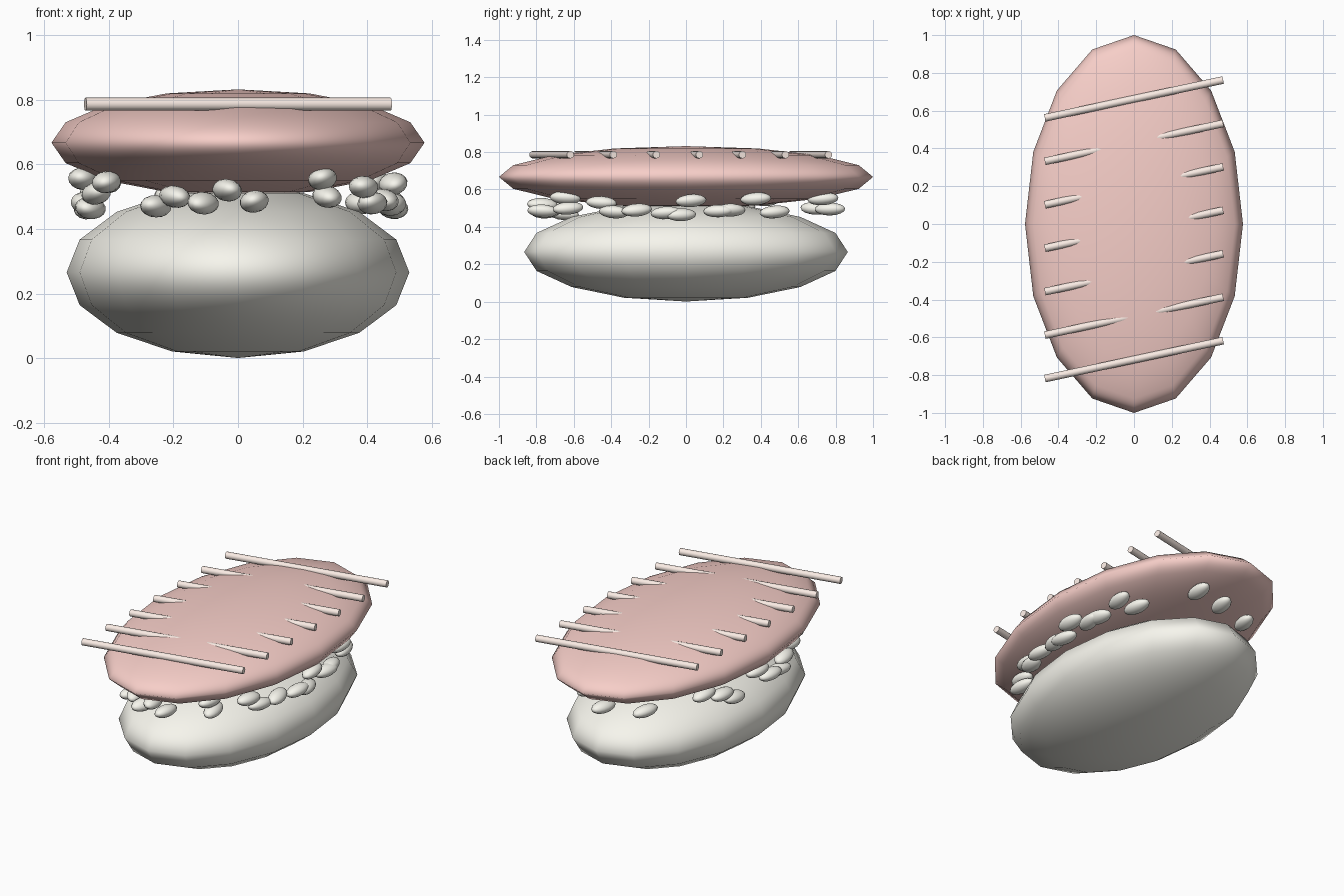
import bpy, math, random

if "Cube" in bpy.data.objects:
    bpy.data.objects.remove(bpy.data.objects["Cube"])

random.seed(4)


def material(name, color):
    m = bpy.data.materials.new(name)
    m.diffuse_color = (*color, 1)
    m.use_nodes = True
    m.node_tree.nodes["Principled BSDF"].inputs["Base Color"].default_value = m.diffuse_color
    return m


RICE = material("rice", (0.93, 0.92, 0.85))
FISH = material("fish", (0.93, 0.62, 0.58))
FAT = material("fat", (0.95, 0.83, 0.77))


def ellipsoid(name, loc, radii, mat, rot=(0, 0, 0), segments=16, rings=8):
    bpy.ops.mesh.primitive_uv_sphere_add(segments=segments, ring_count=rings, radius=1,
                                         location=loc, rotation=rot)
    ob = bpy.context.object
    ob.name = name
    ob.scale = radii
    ob.data.materials.append(mat)
    bpy.ops.object.shade_smooth()
    return ob


# Rice bed and fish slice
ellipsoid("rice_bed", (0, 0, 0.266), (0.53, 0.865, 0.265), RICE)
ellipsoid("fish_slice", (0, 0, 0.667), (0.577, 1.0, 0.165), FISH)

# Loose grains on an oval ring between bed and slice: (angle in degrees, height)
GRAINS = [(-84, 0.485), (-57, 0.555), (-55, 0.50), (-36, 0.53), (-30, 0.48), (-20, 0.49),
          (-8, 0.475), (-2, 0.465), (2, 0.54), (13, 0.485), (18, 0.49), (29, 0.55),
          (38, 0.48), (72, 0.55), (88, 0.495), (116, 0.50), (148, 0.545), (158, 0.51),
          (165, 0.465), (180, 0.555), (190, 0.48), (198, 0.465), (204, 0.51),
          (212, 0.545), (238, 0.47), (246, 0.50), (257, 0.48), (266, 0.52)]
for i, (deg, z) in enumerate(GRAINS):
    a = math.radians(deg)
    rot = (random.uniform(-0.1, 0.1), random.uniform(-0.25, 0.25), random.uniform(-0.3, 0.3))
    ellipsoid(f"rice_grain_{i + 1}", (0.48 * math.cos(a), 0.77 * math.sin(a), z),
              (0.045, 0.083, 0.034), RICE, rot)

# Slanted fat stripes half sunk into the slice
for i in range(7):
    bpy.ops.mesh.primitive_cylinder_add(vertices=12, radius=0.02, depth=0.965,
                                        location=(0, -0.028 + 0.23 * (i - 3), 0.786),
                                        rotation=(0, math.pi / 2, math.radians(12)))
    ob = bpy.context.object
    ob.name = f"fat_stripe_{i + 1}"
    ob.data.materials.append(FAT)
    bpy.ops.object.shade_smooth_by_angle(angle=math.radians(40))
